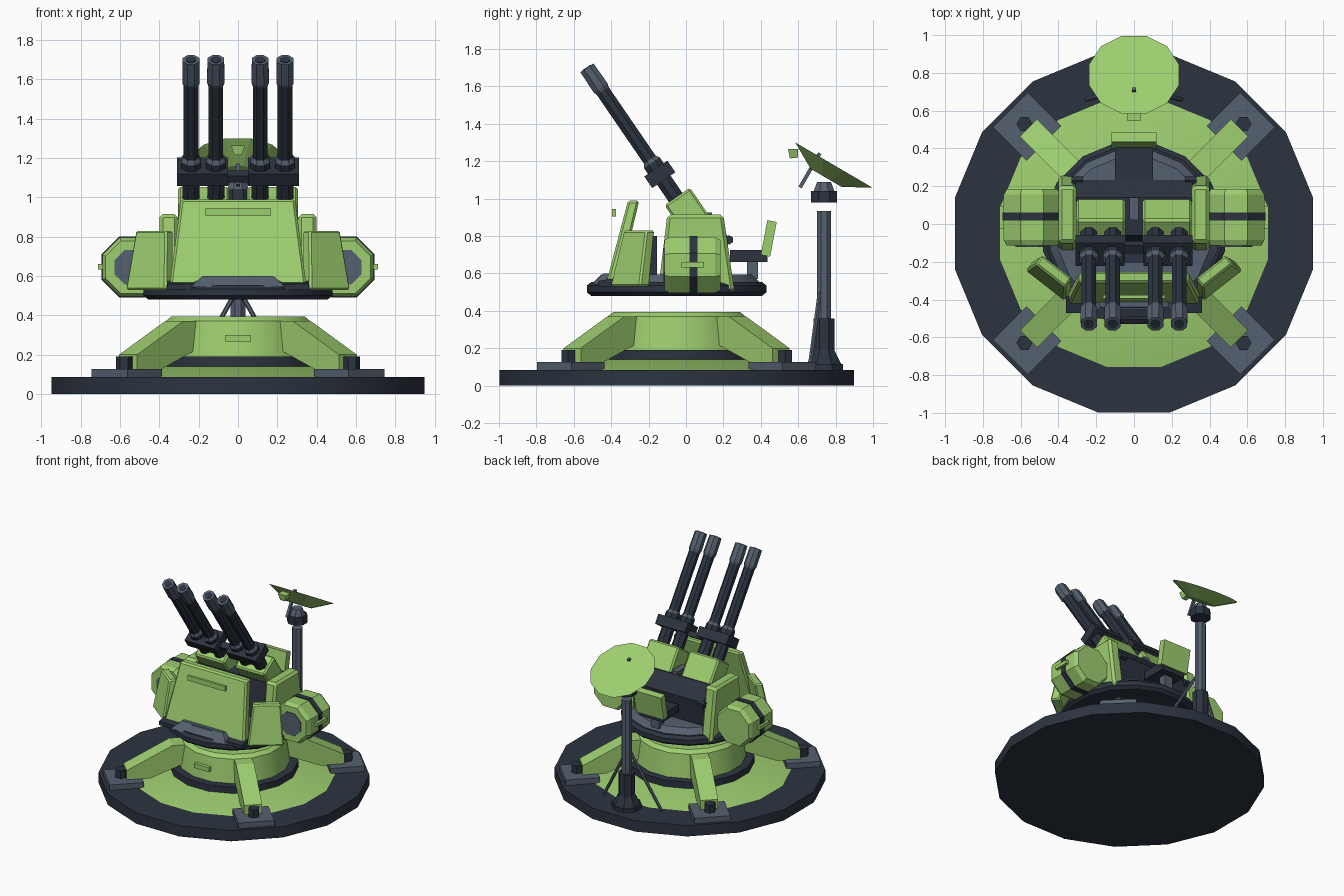
import bpy, bmesh
from math import pi, radians, cos, sin
from mathutils import Vector, Matrix

old = bpy.data.objects.get("Cube")
if old:
    bpy.data.objects.remove(old, do_unlink=True)


def material(name, rgb):
    m = bpy.data.materials.new(name)
    m.use_nodes = True
    m.diffuse_color = (*rgb, 1)
    m.node_tree.nodes["Principled BSDF"].inputs["Base Color"].default_value = (*rgb, 1)
    return m


GREEN = material("light green paint", (0.34, 0.62, 0.16))
DARK = material("dark navy metal", (0.025, 0.034, 0.051))
SLATE = material("slate metal", (0.09, 0.118, 0.16))
CY = -0.05  # y of the turret axis


def finish(name, bm, mat, bevel=0, smooth=False):
    bmesh.ops.recalc_face_normals(bm, faces=bm.faces)
    me = bpy.data.meshes.new(name)
    bm.to_mesh(me)
    bm.free()
    me.materials.append(mat)
    ob = bpy.data.objects.new(name, me)
    bpy.context.collection.objects.link(ob)
    if bevel:
        mod = ob.modifiers.new("edge bevel", "BEVEL")
        mod.width, mod.segments = bevel, 1
    if smooth:
        bpy.ops.object.select_all(action="DESELECT")
        ob.select_set(True)
        bpy.context.view_layer.objects.active = ob
        bpy.ops.object.shade_smooth_by_angle(angle=radians(30))
    return ob


def hull(name, pts, mat, bevel=0):
    """Convex solid around a few points."""
    bm = bmesh.new()
    for p in pts:
        bm.verts.new(p)
    bmesh.ops.convex_hull(bm, input=bm.verts)
    bmesh.ops.dissolve_limit(bm, angle_limit=0.02, verts=bm.verts, edges=bm.edges)
    return finish(name, bm, mat, bevel)


def slab(name, profile, x0, x1, mat, bevel=0):
    """Profile in y, z stretched from x0 to x1."""
    return hull(name, [(x, y, z) for x in (x0, x1) for y, z in profile], mat, bevel)


def box(name, center, size, mat, rot=Matrix(), bevel=0):
    bm = bmesh.new()
    bmesh.ops.create_cube(bm, size=1, matrix=Matrix.Translation(center) @ rot @ Matrix.Diagonal((*size, 1)))
    return finish(name, bm, mat, bevel)


def cone(name, a, b, r1, r2, n, mat, smooth=False):
    """Tapered n-sided cylinder from a to b, flat side facing the axes."""
    a, b = Vector(a), Vector(b)
    d = b - a
    rot = Vector((0, 0, 1)).rotation_difference(d).to_matrix().to_4x4()
    bm = bmesh.new()
    bmesh.ops.create_cone(bm, cap_ends=True, segments=n, radius1=r1, radius2=r2, depth=d.length,
                          matrix=Matrix.Translation((a + b) / 2) @ rot @ Matrix.Rotation(pi / n, 4, "Z"))
    return finish(name, bm, mat, 0, smooth)


def disc(name, z0, z1, r1, r2, mat, y=CY, n=16, smooth=True):
    return cone(name, (0, y, z0), (0, y, z1), r1, r2, n, mat, smooth)


# Base and pedestal
disc("base_disc", 0, 0.085, 0.967, 0.967, DARK)
disc("base_skirt", 0.085, 0.14, 0.722, 0.44, GREEN)
disc("pedestal_ring", 0.14, 0.19, 0.46, 0.46, DARK)
disc("pedestal", 0.19, 0.37, 0.40, 0.375, GREEN)
disc("pedestal_rim", 0.37, 0.395, 0.375, 0.345, GREEN)
box("pedestal_plate", (0, -0.44, 0.283), (0.13, 0.03, 0.035), GREEN)

# Four diagonal support legs with foot plates and bolts
leg_profile = [(0.3, 0.37), (0.46, 0.37), (0.79, 0.2), (0.79, 0.125), (0.62, 0.125), (0.3, 0.25)]
for i in range(4):
    ang = pi / 4 + i * pi / 2
    turn = Matrix.Translation((0, CY, 0)) @ Matrix.Rotation(ang, 4, "Z")
    hull("support_leg", [turn @ Vector((r, w, z)) for w in (-0.065, 0.065) for r, z in leg_profile], GREEN)
    box("foot_plate", turn @ Vector((0.8, 0, 0.105)), (0.25, 0.26, 0.045), SLATE, Matrix.Rotation(ang, 4, "Z"))
    bolt = Vector((0.82 * cos(ang), 0.82 * sin(ang) + CY, 0.12))
    cone("foot_bolt", bolt, bolt + Vector((0, 0, 0.07)), 0.042, 0.042, 6, DARK)

# Turret ring and platform
disc("turret_ring_lower", 0.48, 0.5, 0.465, 0.49, DARK)
disc("turret_ring", 0.5, 0.535, 0.49, 0.49, DARK)
disc("turret_ring_upper", 0.535, 0.555, 0.49, 0.465, DARK)
disc("turret_platform", 0.555, 0.595, 0.45, 0.41, SLATE)
slab("front_lip", [(-0.47, 0.53), (-0.47, 0.56), (-0.38, 0.575), (-0.38, 0.53)], -0.36, 0.36, DARK)
hull("front_step", [(x * s, y, z) for s in (1, -1)
                    for x, y, z in [(0.24, -0.5, 0.545), (0.24, -0.4, 0.545), (0.18, -0.44, 0.6), (0.18, -0.38, 0.6)]], SLATE)

# Front shield
hull("front_shield", [(x * s, y, z) for s in (1, -1) for x, y, z in
                      [(0.35, -0.43, 0.535), (0.35, -0.36, 0.535), (0.29, -0.31, 0.99), (0.29, -0.25, 0.99)]],
     GREEN, 0.012)
box("shield_plate", (0, -0.385, 0.925), (0.33, 0.02, 0.04), GREEN)
box("operator_console", (0, -0.18, 0.69), (0.36, 0.05, 0.22), DARK)

# Turret body
slab("turret_core", [(-0.1, 0.58), (-0.06, 0.88), (0.14, 0.9), (0.23, 0.79), (0.2, 0.58)], -0.31, 0.31, DARK)
box("core_ridge", (0, 0.08, 0.9), (0.05, 0.12, 0.05), SLATE)

for s in (1, -1):
    # Angled shield wing
    turn = Matrix.Rotation(radians(38), 4, "Z")
    pts = []
    for w, t, c in ((0.13, 0.035, (0.45, -0.3, 0.53)), (0.1, 0.03, (0.425, -0.25, 0.83))):
        for u in (-w, w):
            for v in (-t, t):
                p = Vector(c) + turn @ Vector((u, v, 0))
                pts.append((p.x * s, p.y, p.z))
    hull("shield_wing", pts, GREEN, 0.01)

    # Cheek armour
    slab("cheek_armour", [(-0.15, 0.5), (-0.1, 0.915), (0.2, 0.915), (0.26, 0.5)], 0.305 * s, 0.4 * s, GREEN, 0.018)
    cone("cheek_pivot", (0.27 * s, 0.23, 0.78), (0.33 * s, 0.23, 0.78), 0.025, 0.025, 6, DARK)

    # Octagonal side pod
    def pod(name, y0, y1, r1, r2, mat):
        cone(name, (0.54 * s, y0, 0.645), (0.54 * s, y1, 0.645), r1, r2, 8, mat)
    pod("pod_nose", -0.115, -0.085, 0.145, 0.162, GREEN)
    pod("pod_shell", -0.085, 0.155, 0.162, 0.162, GREEN)
    pod("pod_tail", 0.155, 0.185, 0.162, 0.145, GREEN)
    pod("pod_band", 0.018, 0.062, 0.168, 0.168, DARK)
    pod("pod_lens", -0.121, -0.11, 0.095, 0.095, SLATE)
    box("pod_handle", (0.7 * s, 0.035, 0.647), (0.025, 0.12, 0.028), GREEN)

# Twin gun pairs: tilt the local z axis forward
tilt = Matrix.Rotation(radians(34.4), 4, "X")
pivot = Vector((0, -0.14, 1.13))


def gun(x, t, v=0):
    return pivot + tilt @ Vector((x, v, t))


for s in (1, -1):
    box("gun_housing", gun(0.175 * s, -0.33, 0.01), (0.26, 0.165, 0.36), GREEN, tilt, 0.012)
    box("gun_clamp", gun(0.18 * s, 0), (0.26, 0.15, 0.075), DARK, tilt)
    for x in (0.113, 0.239):
        def tube(name, t0, t1, r1, r2, mat):
            cone(name, gun(x * s, t0), gun(x * s, t1), r1, r2, 8, mat)
        tube("gun_breech", -0.16, -0.03, 0.047, 0.047, DARK)
        tube("gun_collar", 0.035, 0.075, 0.055, 0.055, DARK)
        tube("gun_collar_tip", 0.075, 0.095, 0.055, 0.042, SLATE)
        tube("gun_barrel", 0.09, 0.57, 0.041, 0.041, DARK)
        tube("muzzle_base", 0.54, 0.56, 0.041, 0.048, SLATE)
        tube("muzzle", 0.56, 0.69, 0.048, 0.046, SLATE)
        tube("muzzle_bore", 0.688, 0.693, 0.028, 0.028, DARK)
box("clamp_bridge", gun(0, -0.03), (0.12, 0.05, 0.04), DARK, tilt)

# Rear seat
box("seat_post", (0, 0.355, 0.62), (0.07, 0.06, 0.1), SLATE)
box("seat_cushion", (0, 0.335, 0.693), (0.2, 0.2, 0.065), DARK)
slab("seat_backrest", [(0.4, 0.7), (0.45, 0.69), (0.485, 0.875), (0.435, 0.885)], -0.12, 0.12, GREEN)

# Radar mast
RY = 0.738
disc("mast_foot", 0.085, 0.115, 0.11, 0.11, DARK, RY, 8, False)
disc("mast_foot_cone", 0.115, 0.19, 0.1, 0.06, DARK, RY, 8, False)
disc("mast_lower", 0.19, 0.36, 0.06, 0.06, DARK, RY, 8, False)
disc("mast_upper", 0.36, 0.935, 0.04, 0.04, SLATE, RY, 8, False)
disc("mast_cap", 0.98, 1.04, 0.075, 0.075, DARK, RY, 8, False)
disc("mast_cap_top", 1.04, 1.09, 0.06, 0.04, SLATE, RY, 8, False)
for s in (1, -1):
    cone("mast_brace", (0.25 * s, 0.66, 0.09), (0, 0.72, 0.54), 0.012, 0.012, 6, SLATE)

# Radar dish, leaning backward
dish = Vector((0, 0.79, 1.18))
lean = Vector((0, 0.505, 0.863))
cone("radar_dish", dish - lean * 0.08, dish, 0.1, 0.247, 12, GREEN)
cone("feed_rod", (0, 0.61, 1.06), (0, 0.715, 1.243), 0.014, 0.014, 4, SLATE)
hull("feed_horn", [(x * s, y, z) for s in (1, -1) for x, y, z in
                   [(0.035, 0.545, 1.265), (0.035, 0.6, 1.265), (0.02, 0.555, 1.215), (0.02, 0.6, 1.22)]], GREEN)
